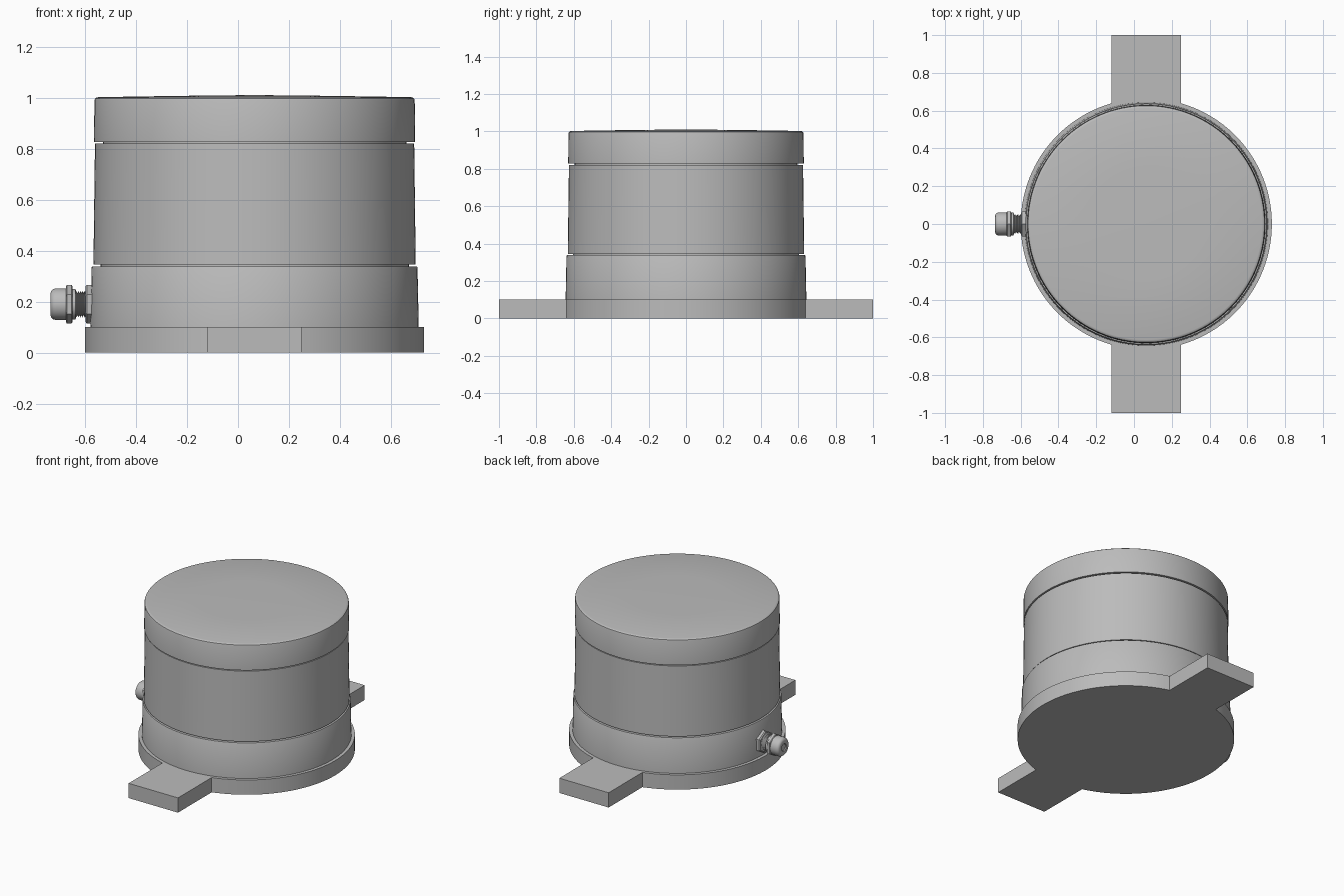
import bpy, bmesh, math
from mathutils import Matrix

cube = bpy.data.objects.get("Cube")
if cube:
    bpy.data.objects.remove(cube, do_unlink=True)

CX = 0.065          # axis of the round housing
GLAND_Z = 0.19      # height of the cable fitting

grey = bpy.data.materials.new("plain grey")
grey.use_nodes = True
GREY = (0.5, 0.5, 0.5, 1)
grey.diffuse_color = GREY
grey.node_tree.nodes["Principled BSDF"].inputs["Base Color"].default_value = GREY


def finish(name, bm, angle=30):
    bmesh.ops.recalc_face_normals(bm, faces=bm.faces)
    mesh = bpy.data.meshes.new(name)
    bm.to_mesh(mesh)
    bm.free()
    mesh.materials.append(grey)
    obj = bpy.data.objects.new(name, mesh)
    bpy.context.collection.objects.link(obj)
    bpy.ops.object.select_all(action='DESELECT')
    obj.select_set(True)
    bpy.context.view_layer.objects.active = obj
    bpy.ops.object.shade_smooth_by_angle(angle=math.radians(angle))
    return obj


def lathe(name, profile, sides, place, turn=0.0):
    """Closed solid from (radius, height) rings, capped at both ends."""
    bm = bmesh.new()
    rings = []
    for r, h in profile:
        angles = [turn + math.tau * i / sides for i in range(sides)]
        rings.append([bm.verts.new((r * math.cos(a), r * math.sin(a), h)) for a in angles])
    for low, high in zip(rings, rings[1:]):
        for i in range(sides):
            j = (i + 1) % sides
            bm.faces.new((low[i], low[j], high[j], high[i]))
    bm.faces.new(rings[0])
    bm.faces.new(rings[-1])
    bm.transform(place)
    return finish(name, bm)


# Mounting plate: a disc with two straight tabs in one outline
R, HALF, LEFT, RIGHT = 0.665, 1.0, -0.12, 0.25


def arc(x_from, x_to, sign, sweep_side):
    """Arc along one side of the disc between the two tabs."""
    a = math.acos((x_from - CX) / R) * sign
    b = math.acos((x_to - CX) / R) * -sign
    if sweep_side < 0:
        b += math.tau
    return [(CX + R * math.cos(a + (b - a) * i / 48),
             R * math.sin(a + (b - a) * i / 48)) for i in range(49)]


outline = arc(RIGHT, RIGHT, -1, 1)
outline += [(RIGHT, HALF), (LEFT, HALF)]
outline += arc(LEFT, LEFT, 1, -1)
outline += [(LEFT, -HALF), (RIGHT, -HALF)]
bm = bmesh.new()
face = bm.faces.new([bm.verts.new((x, y, 0)) for x, y in outline])
up = bmesh.ops.extrude_face_region(bm, geom=[face], use_keep_orig=True)
bmesh.ops.translate(bm, vec=(0, 0, 0.1),
                    verts=[v for v in up["geom"] if isinstance(v, bmesh.types.BMVert)])
finish("mounting_plate", bm)

# Housing: three slightly tapered bands separated by narrow grooves
axis = Matrix.Translation((CX, 0, 0))
lathe("lower_housing", [(0.644, 0.09), (0.639, 0.334), (0.637, 0.338)], 128, axis)
lathe("lower_groove", [(0.605, 0.33), (0.605, 0.35)], 128, axis)
lathe("middle_housing", [(0.632, 0.345), (0.626, 0.82)], 128, axis)
lathe("upper_groove", [(0.595, 0.81), (0.595, 0.835)], 128, axis)
lathe("lid", [(0.63, 0.827), (0.628, 0.99), (0.626, 0.996), (0.621, 1.0),
              (0.613, 1.002), (0.3, 1.007), (0.02, 1.01)], 128, axis)

# Cable fitting: lathed along -x from the lower housing wall
out = Matrix.Translation((0, 0, GLAND_Z)) @ Matrix.Rotation(-math.pi / 2, 4, 'Y')
lathe("fitting_flange_nut", [(0.068, 0.55), (0.076, 0.573), (0.076, 0.593), (0.068, 0.599)],
      6, out)
thread = [(0.04, 0.59)]
for i in range(5):
    thread += [(0.052, 0.601 + i * 0.008), (0.043, 0.605 + i * 0.008)]
lathe("fitting_thread", thread + [(0.043, 0.645)], 32, out)
lathe("fitting_collar", [(0.052, 0.635), (0.06, 0.638), (0.06, 0.655)], 32, out)
lathe("fitting_hex_nut", [(0.07, 0.649), (0.076, 0.653), (0.076, 0.671), (0.07, 0.675)],
      6, out)
lathe("fitting_cap", [(0.062, 0.67), (0.062, 0.715), (0.059, 0.725), (0.053, 0.732),
                      (0.045, 0.735), (0.025, 0.735), (0.022, 0.73)], 32, out)
